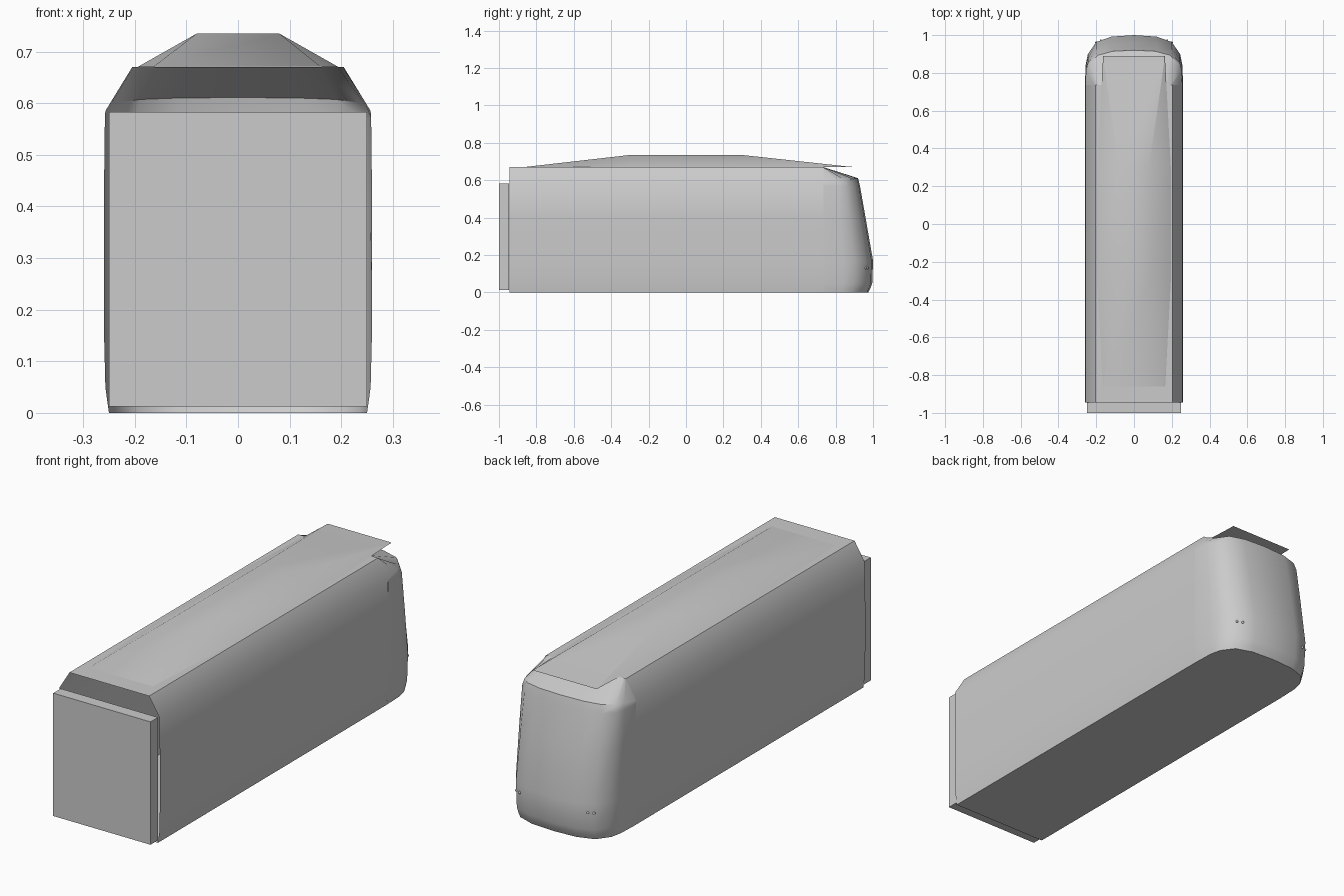
import bpy
import math

cube = bpy.data.objects.get("Cube")
if cube:
    bpy.data.objects.remove(cube, do_unlink=True)

grey = bpy.data.materials.new("plain grey")
grey.use_nodes = True
colour = (0.6, 0.6, 0.6, 1)
grey.diffuse_color = colour
grey.node_tree.nodes["Principled BSDF"].inputs["Base Color"].default_value = colour


def add_mesh(name, verts, faces, angle=35):
    mesh = bpy.data.meshes.new(name)
    mesh.from_pydata(verts, [], faces)
    mesh.materials.append(grey)
    obj = bpy.data.objects.new(name, mesh)
    bpy.context.collection.objects.link(obj)
    bpy.ops.object.select_all(action='DESELECT')
    obj.select_set(True)
    bpy.context.view_layer.objects.active = obj
    bpy.ops.object.mode_set(mode='EDIT')
    bpy.ops.mesh.select_all(action='SELECT')
    bpy.ops.mesh.remove_doubles(threshold=0.0005)
    bpy.ops.mesh.normals_make_consistent(inside=False)
    bpy.ops.object.mode_set(mode='OBJECT')
    bpy.ops.object.shade_smooth_by_angle(angle=math.radians(angle))
    return obj


def loft(name, rows, angle=35, extra=()):
    """Skin equal-length rows of points, plus optional extra faces."""
    n = len(rows[0])
    verts = [p for row in rows for p in row]
    faces = [(r * n + i, r * n + i + 1, (r + 1) * n + i + 1, (r + 1) * n + i)
             for r in range(len(rows) - 1) for i in range(n - 1)]
    return add_mesh(name, verts, faces + list(extra), angle)


REAR, JOIN = -0.945, 0.735

# Body shell: closed tube section, open at the ends
half = [(0.25, 0), (0.257, 0.05), (0.26, 0.17), (0.26, 0.4), (0.257, 0.585), (0.205, 0.67)]
section = half + [(-x, z) for x, z in reversed(half)] + half[:1]
loft("body_shell", [[(x, y, z) for x, z in section] for y in (REAR, JOIN)], 40)

# Rounded, raked nose: stacked outlines, then a sloping crown
arc = [(1, 0), (0.985, 0.4), (0.94, 0.62), (0.77, 0.86), (0.46, 0.97)]
arc = arc + [(0, 1)] + [(-x, y) for x, y in reversed(arc)]
levels = [(0, 0.25, 0.975), (0.02, 0.253, 0.985), (0.05, 0.257, 0.996),
          (0.17, 0.26, 1.0), (0.4, 0.26, 0.96), (0.57, 0.258, 0.93)]
rows = [[(w * x, JOIN + (tip - JOIN) * y, z) for x, y in arc] for z, w, tip in levels]
rows.append([(0.257 * x * (1 - 0.05 * y), JOIN + 0.185 * y, 0.585 + 0.026 * y) for x, y in arc])
rows.append([(0.205 * x, JOIN, 0.67) for x, y in arc])
loft("nose", rows, 40, [tuple(range(len(arc)))])

# Raised roof fairing, with a flat tongue over the nose
stations = [(-0.86, 0.165, 0.16, 0.671), (-0.3, 0.195, 0.08, 0.735),
            (0.3, 0.195, 0.08, 0.735), (0.86, 0.165, 0.16, 0.674), (0.89, 0.165, 0.16, 0.672)]
loft("roof_fairing", [[(-w, y, 0.67), (-t, y, z), (t, y, z), (w, y, 0.67), (-w, y, 0.67)]
                      for y, w, t, z in stations], 30)

# Gangway block at the coupled end
bpy.ops.mesh.primitive_cube_add(size=1, location=(0, (REAR - 1) / 2, 0.2975))
gangway = bpy.context.object
gangway.name = "gangway"
gangway.scale = (0.5, 1 + REAR, 0.571)
gangway.data.materials.append(grey)

# Small lamps low on the nose corners
for side, label in ((1, "left"), (-1, "right")):
    for i, (x, y) in enumerate(((0.2, 0.961), (0.175, 0.971))):
        bpy.ops.mesh.primitive_uv_sphere_add(segments=10, ring_count=6, radius=0.006,
                                             location=(side * x, y, 0.13))
        lamp = bpy.context.object
        lamp.name = f"{label}_lamp_{i + 1}"
        lamp.data.materials.append(grey)
